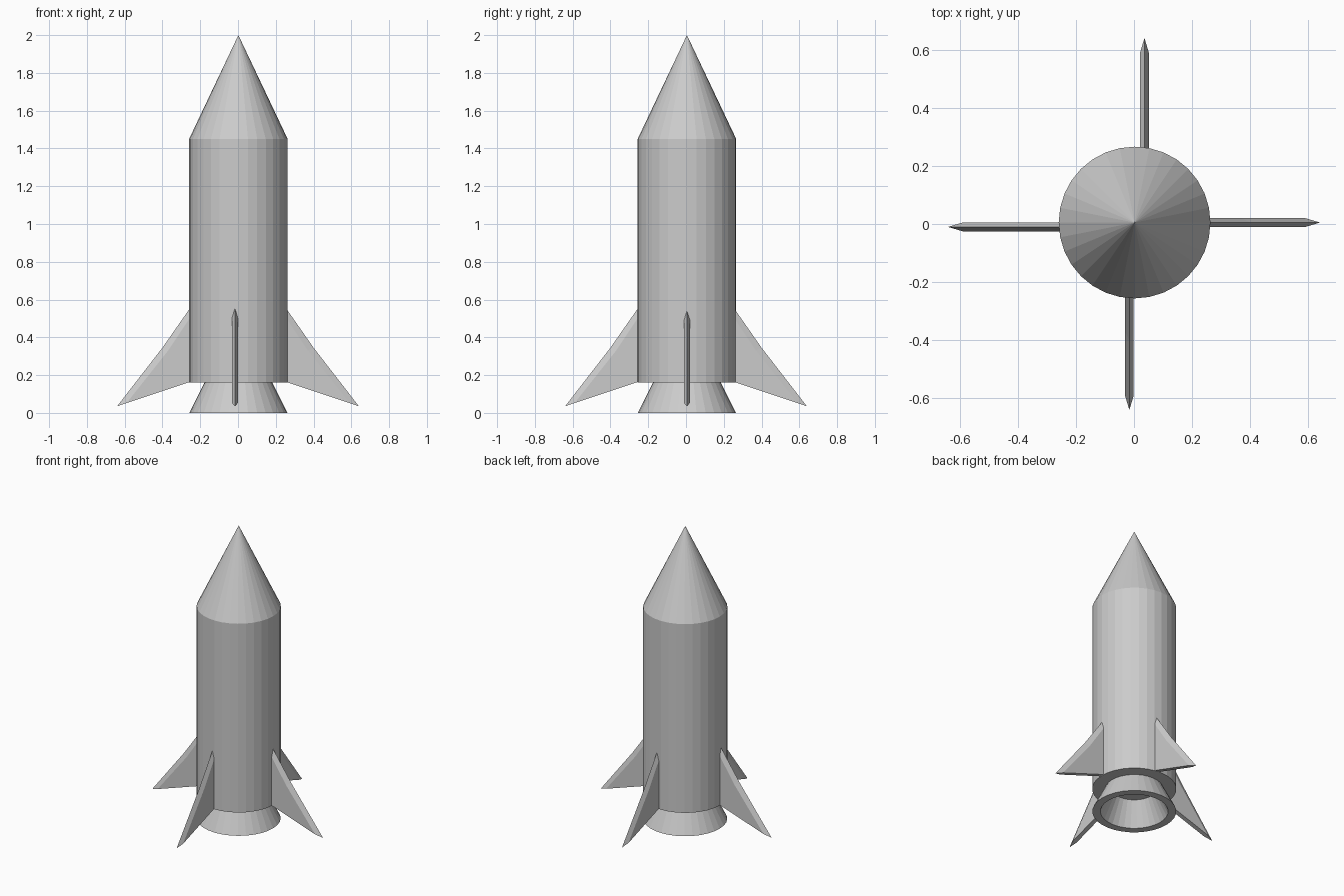
import bpy, bmesh, math
from mathutils import Matrix, Vector

if "Cube" in bpy.data.objects:
    bpy.data.objects.remove(bpy.data.objects["Cube"])

CX, CY, SIDES = 0.002, 0.005, 32


def make_object(name, bm):
    bmesh.ops.recalc_face_normals(bm, faces=bm.faces)
    mesh = bpy.data.meshes.new(name)
    bm.to_mesh(mesh)
    bm.free()
    obj = bpy.data.objects.new(name, mesh)
    bpy.context.collection.objects.link(obj)
    return obj


def lathe(name, profile, closed=False):
    """Spin (radius, z) points around the rocket axis; radius 0 makes a pole."""
    bm = bmesh.new()
    rings = []
    for r, z in profile:
        n = SIDES if r > 0 else 1
        rings.append([bm.verts.new((CX + r * math.cos(2 * math.pi * i / SIDES),
                                    CY + r * math.sin(2 * math.pi * i / SIDES), z))
                      for i in range(n)])
    pairs = list(zip(rings, rings[1:]))
    if closed:
        pairs.append((rings[-1], rings[0]))
    for a, b in pairs:
        for i in range(SIDES):
            j = (i + 1) % SIDES
            quad = [a[i % len(a)], a[j % len(a)], b[j % len(b)], b[i % len(b)]]
            bm.faces.new(list(dict.fromkeys(quad)))
    return make_object(name, bm)


def fin(name, angle, offset):
    """Flat fin with a knife-sharp leading edge, pointing along `angle`."""
    bm = bmesh.new()
    t = 0.015
    edge = [bm.verts.new((r, 0, z)) for r, z in [(0.25, 0.56), (0.40, 0.345), (0.64, 0.035)]]
    sides = []
    for s in (-t, t):
        root, mid, tip, base = [bm.verts.new((r, s, z)) for r, z in
                                [(0.25, 0.51), (0.37, 0.33), (0.59, 0.052), (0.25, 0.165)]]
        bm.faces.new((root, mid, tip, base))
        bm.faces.new((edge[0], edge[1], mid, root))
        bm.faces.new((edge[1], edge[2], tip, mid))
        sides.append((root, mid, tip, base))
    a, b = sides
    bm.faces.new((a[3], a[2], edge[2], b[2], b[3]))
    bm.faces.new((edge[0], a[0], a[3], b[3], b[0]))
    bm.transform(Matrix.Translation(Vector(offset)) @ Matrix.Rotation(angle, 4, 'Z'))
    return make_object(name, bm)


# Fuselage, nose and hollow engine bell
lathe("body", [(0, 0.16), (0.261, 0.16), (0.261, 1.45), (0, 1.45)])
lathe("nose_cone", [(0, 1.45), (0.261, 1.45), (0, 2.0)])
lathe("nozzle", [(0.175, 0.17), (0.26, 0.0), (0.21, 0.0), (0.13, 0.17)], closed=True)

# Four fins, each slightly off the axis
for i, (name, off) in enumerate([("right_fin", (0, 0.005, 0)), ("back_fin", (0.036, 0, 0)),
                                 ("left_fin", (0, -0.01, 0)), ("front_fin", (-0.016, 0, 0))]):
    fin(name, i * math.pi / 2, off)
